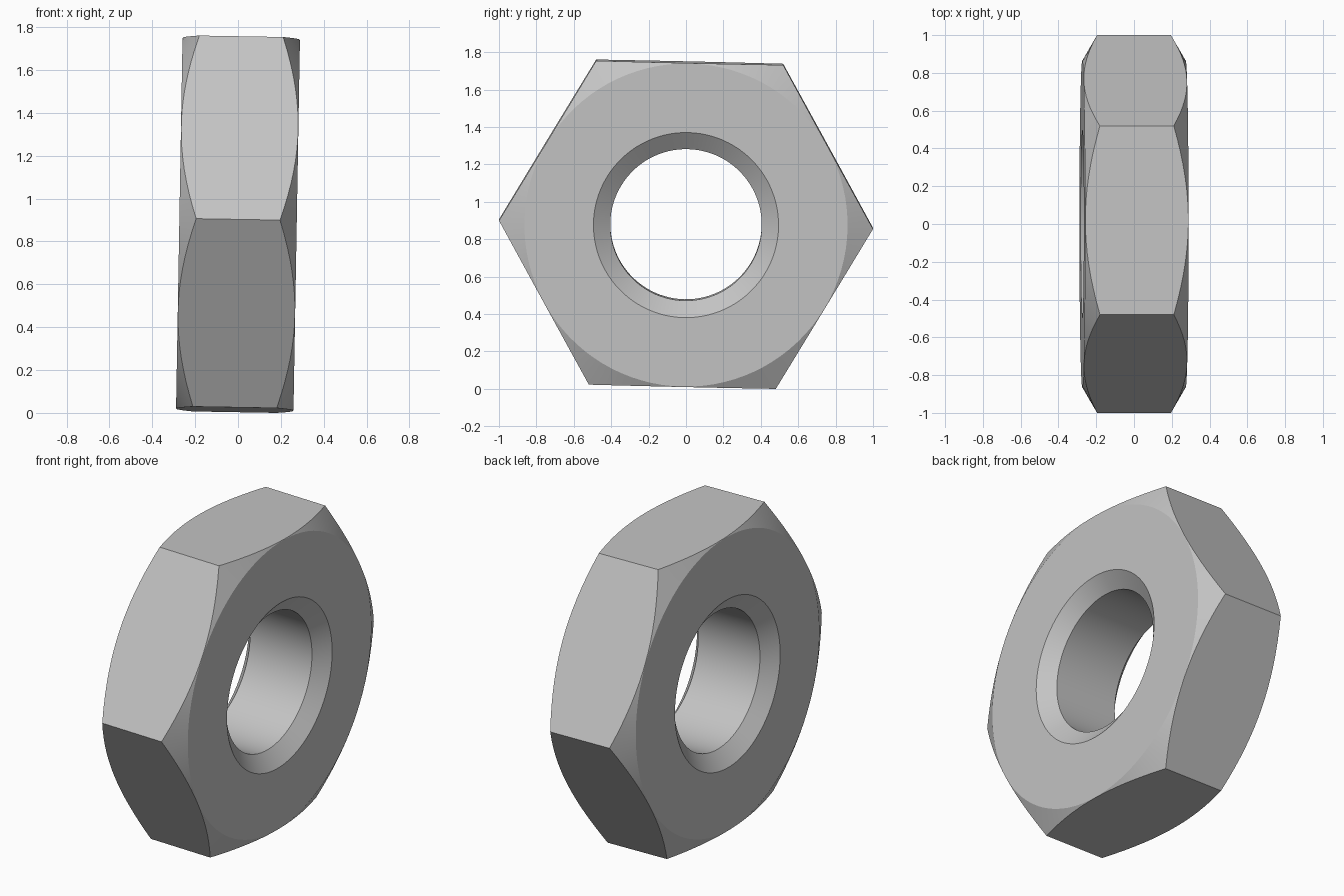
import bpy
import bmesh
from math import cos, sin, tan, pi, radians
from mathutils import Matrix

if "Cube" in bpy.data.objects:
    bpy.data.objects.remove(bpy.data.objects["Cube"])

SEGMENTS = 96            # divisible by six so that the corners are exact
CORNER = 1.0             # hexagon corner radius
APOTHEM = CORNER * cos(pi / 6)
HALF = 0.274             # half thickness
BORE, SINK, SINK_DEPTH = 0.405, 0.495, 0.07
FACE = APOTHEM - 0.002   # round flat face inside the corner chamfer


def section(angle):
    """Closed (x, radius) outline of the nut at one angle around its axis."""
    rim = APOTHEM / cos(angle % (pi / 3) - pi / 6)
    drop = (rim - FACE) * tan(radians(30))
    side = [(HALF - SINK_DEPTH, BORE), (HALF, SINK), (HALF, FACE), (HALF - drop, rim)]
    return side + [(-x, r) for x, r in reversed(side)]


# Nut body: sections swept around the x axis
bm = bmesh.new()
rings = []
for i in range(SEGMENTS):
    a = 2 * pi * i / SEGMENTS
    rings.append([bm.verts.new((x, r * cos(a), r * sin(a))) for x, r in section(a)])
for ring, following in zip(rings, rings[1:] + rings[:1]):
    for j in range(len(ring)):
        k = (j + 1) % len(ring)
        bm.faces.new((ring[j], ring[k], following[k], following[j]))
bmesh.ops.recalc_face_normals(bm, faces=bm.faces)

# Slight lean, then rest on the ground
lean = Matrix.Rotation(radians(1), 4, 'Y') @ Matrix.Rotation(radians(-1.3), 4, 'X')
bm.transform(lean)
bm.transform(Matrix.Translation((0, 0, -min(v.co.z for v in bm.verts))))

mesh = bpy.data.meshes.new("hex_nut")
bm.to_mesh(mesh)
bm.free()
nut = bpy.data.objects.new("hex_nut", mesh)
bpy.context.collection.objects.link(nut)

# Plain grey metal
grey = bpy.data.materials.new("plain_grey")
grey.use_nodes = True
colour = (0.55, 0.55, 0.55, 1)
grey.diffuse_color = colour
grey.node_tree.nodes["Principled BSDF"].inputs["Base Color"].default_value = colour
mesh.materials.append(grey)

# Smooth round surfaces, crisp edges
bpy.ops.object.select_all(action='DESELECT')
nut.select_set(True)
bpy.context.view_layer.objects.active = nut
bpy.ops.object.shade_smooth_by_angle(angle=radians(20))
